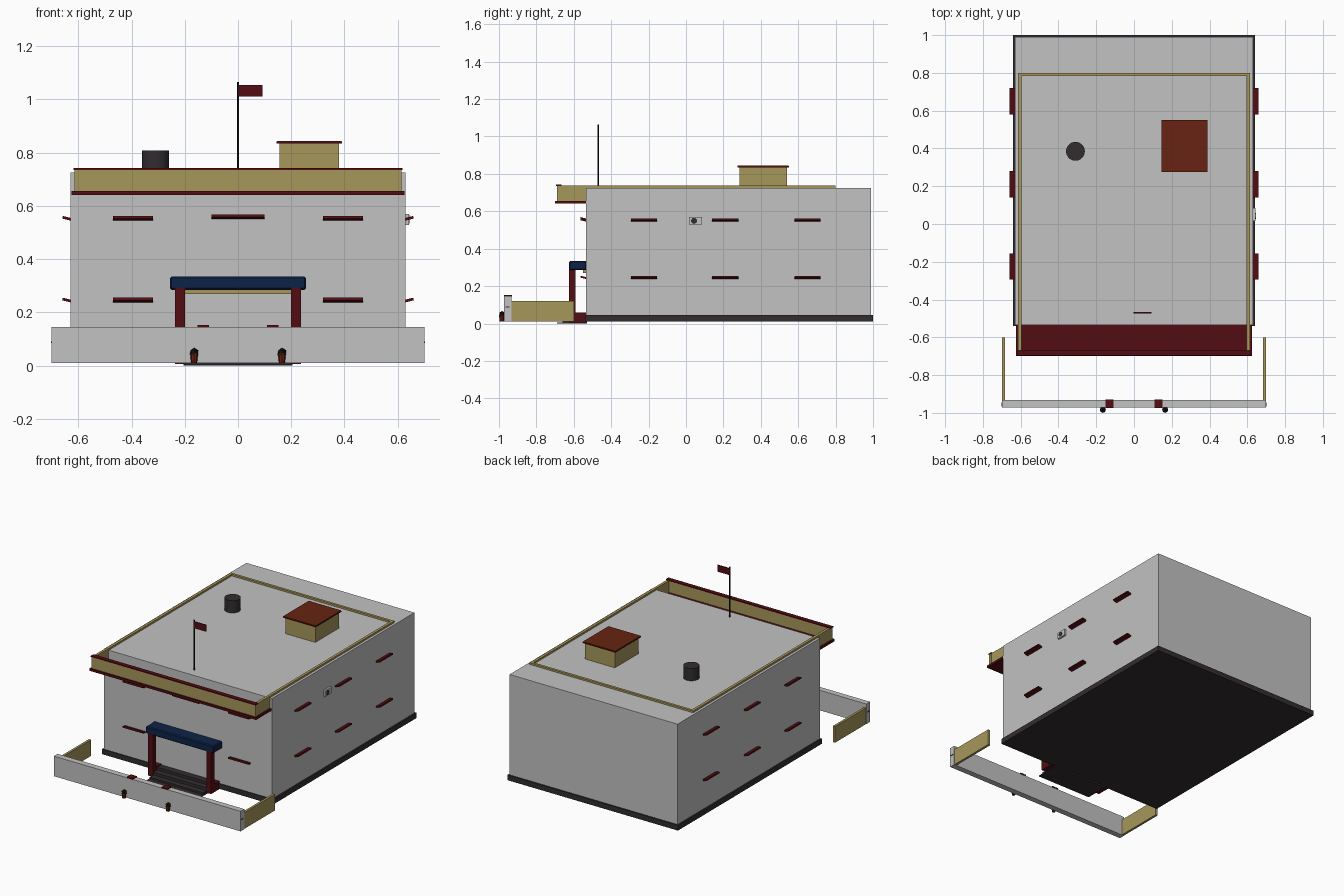
import bpy
import bmesh
import math

cube = bpy.data.objects.get("Cube")
if cube:
    bpy.data.objects.remove(cube, do_unlink=True)


def material(name, r, g, b):
    m = bpy.data.materials.new(name)
    m.use_nodes = True
    m.diffuse_color = (r, g, b, 1)
    m.node_tree.nodes["Principled BSDF"].inputs["Base Color"].default_value = (r, g, b, 1)
    return m


GREY = material("light grey", 0.54, 0.54, 0.54)
KHAKI = material("khaki", 0.39, 0.31, 0.105)
RED = material("dark red", 0.085, 0.004, 0.006)
BLUE = material("navy blue", 0.004, 0.016, 0.065)
DARK = material("charcoal", 0.032, 0.026, 0.03)
RUST = material("rust", 0.135, 0.017, 0.006)
BLACK = material("black", 0.008, 0.006, 0.006)


def finish(name, bm, mat):
    bmesh.ops.recalc_face_normals(bm, faces=bm.faces)
    mesh = bpy.data.meshes.new(name)
    bm.to_mesh(mesh)
    bm.free()
    mesh.materials.append(mat)
    ob = bpy.data.objects.new(name, mesh)
    bpy.context.collection.objects.link(ob)
    return ob


def box(name, mat, x, y, z):
    """Box from (min, max) ranges on each axis."""
    bm = bmesh.new()
    bmesh.ops.create_cube(bm, size=1)
    for v in bm.verts:
        v.co = [r[0] if c < 0 else r[1] for c, r in zip(v.co, (x, y, z))]
    return finish(name, bm, mat)


def cylinder(name, mat, x, y, z, r1, r2=None, sides=16):
    """Upright cylinder or cone; z is its (bottom, top) range."""
    bm = bmesh.new()
    bmesh.ops.create_cone(bm, cap_ends=True, segments=sides, radius1=r1,
                          radius2=r1 if r2 is None else r2, depth=z[1] - z[0])
    ob = finish(name, bm, mat)
    ob.location = (x, y, (z[0] + z[1]) / 2)
    return ob


def awning(name, x, y, z, width, angle):
    """Thin window shade on a wall, its outer edge tilted up."""
    ob = box(name, RED, (-width / 2, width / 2), (-0.03, 0.01), (-0.005, 0.005))
    ob.location = (x, y, z)
    ob.rotation_euler = (-0.25, 0, angle)


# Main building and plinth
box("building_walls", GREY, (-0.63, 0.63), (-0.535, 0.99), (0.02, 0.725))
box("plinth", DARK, (-0.64, 0.64), (-0.54, 1.0), (0.01, 0.045))

# Front fascia with its soffit and coping
box("fascia_soffit", RED, (-0.625, 0.625), (-0.70, -0.53), (0.641, 0.656))
box("fascia_front", KHAKI, (-0.615, 0.615), (-0.69, -0.67), (0.656, 0.735))
box("fascia_coping", RED, (-0.618, 0.618), (-0.695, -0.666), (0.735, 0.742))

# Roof edge trim
for side, s in (("left", 1), ("right", -1)):
    box(f"roof_trim_{side}", KHAKI, sorted((s * 0.595, s * 0.613)), (-0.67, 0.80), (0.656, 0.737))
box("roof_trim_back", KHAKI, (-0.613, 0.613), (0.783, 0.80), (0.70, 0.737))

# Stair hut on the roof
box("roof_hut", KHAKI, (0.155, 0.38), (0.285, 0.54), (0.72, 0.835))
box("hut_eaves", RED, (0.145, 0.39), (0.275, 0.55), (0.834, 0.841))
box("hut_roof", RUST, (0.146, 0.389), (0.276, 0.549), (0.841, 0.844))

# Water tank, flagpole and flag
cylinder("water_tank", DARK, -0.31, 0.385, (0.72, 0.808), 0.05, sides=20)
cylinder("flagpole", BLACK, 0, -0.47, (0.72, 1.065), 0.004, sides=8)
box("flag", RED, (0, 0.092), (-0.473, -0.467), (1.01, 1.055))

# Window shades on the front and both sides
for z in (0.55, 0.243):
    for x in (-0.395, 0.395):
        awning("front_awning", x, -0.535, z, 0.15, 0)
    for y in (-0.225, 0.21, 0.65):
        awning("left_awning", 0.63, y, z, 0.14, math.pi / 2)
        awning("right_awning", -0.63, y, z, 0.14, -math.pi / 2)
awning("centre_awning", 0, -0.535, 0.556, 0.20, 0)

# Air conditioner on the left wall
box("air_conditioner", GREY, (0.62, 0.643), (0.015, 0.085), (0.528, 0.57))
fan = cylinder("air_conditioner_fan", DARK, 0, 0, (-0.002, 0.002), 0.016)
fan.rotation_euler = (0, math.pi / 2, 0)
fan.location = (0.643, 0.043, 0.549)

# Entrance porch
canopy = box("porch_canopy", BLUE, (-0.255, 0.255), (-0.625, -0.53), (0.285, 0.335))
bevel = canopy.modifiers.new("Bevel", "BEVEL")
bevel.width = 0.006
bevel.segments = 1
box("porch_lintel", KHAKI, (-0.20, 0.20), (-0.55, -0.53), (0.27, 0.287))
for side, s in (("left", 1), ("right", -1)):
    xs = sorted((s * 0.20, s * 0.236))
    box(f"porch_post_{side}", RED, xs, (-0.625, -0.59), (0.006, 0.292))
    box(f"step_cheek_{side}", RED, xs, (-0.625, -0.53), (0.006, 0.06))
for i in range(3):
    box("entrance_step", DARK, (-0.20, 0.20), (-0.66 + i * 0.04, -0.53),
        (0.003, 0.018 * (i + 1)))
box("entrance_path", DARK, (-0.205, 0.205), (-0.69, -0.53), (0, 0.006))

# Boundary wall with gate caps, plates and planters
box("front_boundary_wall", GREY, (-0.70, 0.70), (-0.972, -0.932), (0.01, 0.146))
for side, s in (("left", 1), ("right", -1)):
    box(f"side_boundary_wall_{side}", KHAKI, sorted((s * 0.682, s * 0.698)),
        (-0.935, -0.60), (0.01, 0.12))
    box(f"gate_cap_{side}", RED, sorted((s * 0.108, s * 0.152)), (-0.974, -0.93), (0.144, 0.153))
    box(f"end_plate_{side}", DARK, sorted((s * 0.695, s * 0.702)), (-0.965, -0.945), (0.085, 0.091))
    cylinder(f"planter_{side}", RUST, s * 0.165, -0.985, (0.01, 0.045), 0.011, 0.015, 8)
    bm = bmesh.new()
    bmesh.ops.create_icosphere(bm, subdivisions=1, radius=0.018)
    shrub = finish(f"planter_shrub_{side}", bm, BLACK)
    shrub.location = (s * 0.165, -0.983, 0.049)
